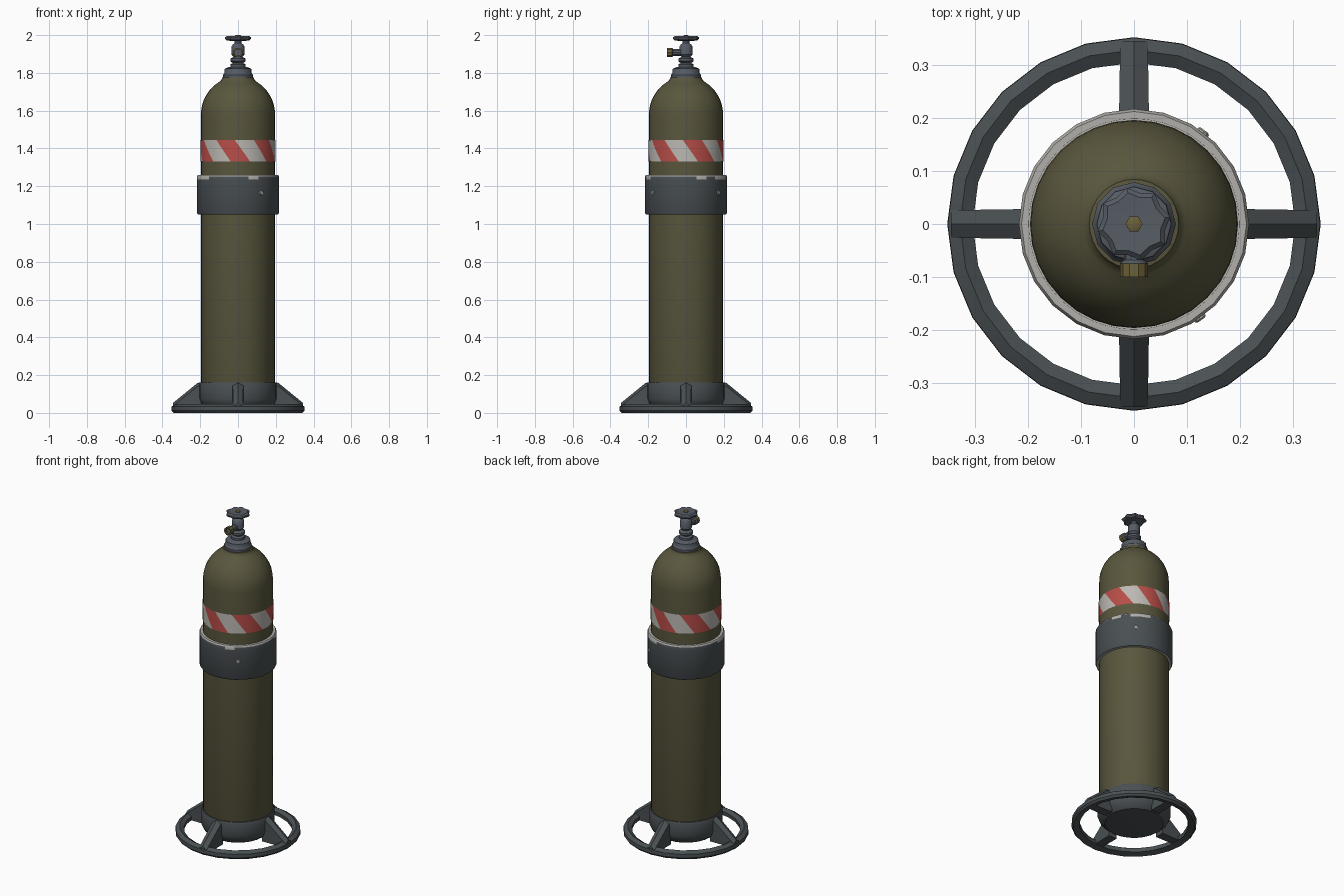
import bpy, bmesh, math, random
from mathutils import Matrix, Vector

if "Cube" in bpy.data.objects:
    bpy.data.objects.remove(bpy.data.objects["Cube"])

random.seed(4)


def material(name, rgb):
    m = bpy.data.materials.new(name)
    m.diffuse_color = (*rgb, 1)
    m.use_nodes = True
    m.node_tree.nodes["Principled BSDF"].inputs["Base Color"].default_value = m.diffuse_color
    return m


OLIVE = material("olive paint", (0.100, 0.094, 0.047))
STEEL = material("dark steel", (0.068, 0.080, 0.086))
VALVE = material("blue grey steel", (0.095, 0.108, 0.130))
WORN = material("worn bare edge", (0.44, 0.43, 0.40))
RED = material("faded red", (0.48, 0.075, 0.065))
WHITE = material("dirty white", (0.50, 0.48, 0.45))
BRASS = material("dull brass", (0.150, 0.120, 0.040))


def finish(name, bm, mats, angle=35):
    bmesh.ops.remove_doubles(bm, verts=bm.verts, dist=1e-5)
    bmesh.ops.recalc_face_normals(bm, faces=bm.faces)
    me = bpy.data.meshes.new(name)
    bm.to_mesh(me)
    bm.free()
    for m in mats:
        me.materials.append(m)
    me.shade_smooth()
    me.set_sharp_from_angle(angle=math.radians(angle))
    ob = bpy.data.objects.new(name, me)
    bpy.context.collection.objects.link(ob)
    return ob


def lathe(name, profile, segs, mats, closed=False, pick=None, lobe=1.0, angle=35, turn=0.0):
    """Spin an (r, z) profile around z. pick(row, seg) gives a material slot."""
    bm = bmesh.new()
    rows = []
    for r, z in profile:
        row = []
        for i in range(segs):
            a = math.tau * (i + turn) / segs
            k = r * (lobe if i % 2 else 1.0)
            row.append(bm.verts.new((k * math.cos(a), k * math.sin(a), z)))
        rows.append(row)
    for j in range(len(rows) if closed else len(rows) - 1):
        lo, hi = rows[j], rows[(j + 1) % len(rows)]
        for i in range(segs):
            n = (i + 1) % segs
            f = bm.faces.new((lo[i], lo[n], hi[n], hi[i]))
            if pick:
                f.material_index = pick(j, i)
    if not closed:
        bm.faces.new(rows[0])
        bm.faces.new(rows[-1])
    return finish(name, bm, mats, angle)


# Gas cylinder with elliptical dome and a small shoulder lip
dome = [(0.196 * math.cos(t), 1.58 + 0.2 * math.sin(t))
        for t in [math.radians(60 * i / 8) for i in range(9)]]
lathe("cylinder_body", [(0.18, 0.06), (0.196, 0.10)] + dome
      + [(0.088, 1.762), (0.084, 1.775), (0.05, 1.78)], 32, [OLIVE])

# Slanted red and white warning band
bm = bmesh.new()
PAIRS, SUB, ROWS = 6, 4, 4
cols = PAIRS * 2 * SUB
grid = []
for j in range(ROWS + 1):
    t = j / ROWS
    shift = math.radians(-98) - 0.42 * (t - 0.5)
    grid.append([bm.verts.new((0.1985 * math.cos(a), 0.1985 * math.sin(a), 1.33 + 0.115 * t))
                 for a in [shift + math.tau * (i - SUB / 2) / cols for i in range(cols)]])
for j in range(ROWS):
    for i in range(cols):
        n = (i + 1) % cols
        f = bm.faces.new((grid[j][i], grid[j][n], grid[j + 1][n], grid[j + 1][i]))
        f.material_index = (i // SUB) % 2
finish("warning_band", bm, [RED, WHITE])

# Clamp collar with bare worn rims and a few chips along the top edge
chips = [random.random() < 0.22 for _ in range(24)]


def collar_mat(row, seg):
    return 1 if row in (0, 4, 5) or (row == 3 and chips[seg]) else 0


lathe("clamp_collar", [(0.192, 1.05), (0.212, 1.05), (0.217, 1.058), (0.217, 1.236),
                       (0.217, 1.252), (0.212, 1.26), (0.192, 1.26)],
      24, [STEEL, WORN], closed=True, pick=collar_mat)

# Collar bolts on the right side
for label, ang in (("front", -55), ("back", 53)):
    bolt = lathe("collar_bolt_" + label, [(0.013, 0), (0.013, 0.006), (0.009, 0.009)], 10, [WORN])
    a = math.radians(ang)
    bolt.matrix_world = (Matrix.Translation((0.212 * math.cos(a), 0.212 * math.sin(a), 1.165))
                         @ Matrix.Rotation(a, 4, 'Z') @ Matrix.Rotation(math.pi / 2, 4, 'Y'))

# Base cup holding the cylinder
lathe("base_cup", [(0.10, 0.015), (0.165, 0.02), (0.195, 0.045), (0.207, 0.075),
                   (0.207, 0.15), (0.202, 0.162), (0.190, 0.162)], 24, [STEEL])

# Foot ring
lathe("foot_ring", [(0.306, 0.01), (0.342, 0.0), (0.352, 0.012), (0.351, 0.034),
                    (0.328, 0.048), (0.304, 0.034)], 24, [STEEL], closed=True, angle=30)

# Four ridged gussets joining cup and ring
for k, side in enumerate(("right", "back", "left", "front")):
    bm = bmesh.new()
    ends = []
    for r, ridge, shoulder, w in ((0.185, 0.165, 0.150, 0.028), (0.215, 0.158, 0.140, 0.028),
                                  (0.345, 0.052, 0.036, 0.026)):
        ends.append([bm.verts.new((r, y, z)) for y, z in
                     ((-w, 0.012), (w, 0.012), (w, shoulder), (0, ridge), (-w, shoulder))])
    for lo, hi in zip(ends, ends[1:]):
        for i in range(5):
            bm.faces.new((lo[i], lo[(i + 1) % 5], hi[(i + 1) % 5], hi[i]))
    bm.faces.new(ends[0])
    bm.faces.new(ends[-1])
    bmesh.ops.rotate(bm, verts=bm.verts, cent=Vector(), matrix=Matrix.Rotation(k * math.pi / 2, 3, 'Z'))
    finish("gusset_" + side, bm, [STEEL], 20)

# Neck ring and valve stem
lathe("neck_ring", [(0.078, 1.768), (0.079, 1.79), (0.072, 1.80), (0.070, 1.822), (0.045, 1.832)],
      12, [VALVE])
lathe("valve_body", [(0.040, 1.825), (0.040, 1.845), (0.028, 1.852), (0.040, 1.862), (0.040, 1.875),
                     (0.024, 1.885), (0.034, 1.897), (0.034, 1.94), (0.026, 1.952),
                     (0.018, 1.957), (0.018, 1.975)], 12, [VALVE])

# Side outlet pointing forward, with a brass mouth
outlet = lathe("valve_outlet", [(0.019, 0.0), (0.019, 0.068), (0.026, 0.074), (0.026, 0.10),
                                (0.018, 0.10), (0.018, 0.088)], 10, [VALVE, BRASS],
               pick=lambda row, seg: int(row >= 2))
outlet.matrix_world = Matrix.Translation((0, 0, 1.908)) @ Matrix.Rotation(math.pi / 2, 4, 'X')

# Lobed handwheel with a brass nut on top
lathe("handwheel", [(0.030, 1.968), (0.062, 1.972), (0.070, 1.980), (0.070, 1.988),
                    (0.060, 1.996), (0.022, 1.994)], 16, [VALVE], lobe=0.85, turn=0.5)
lathe("handwheel_nut", [(0.016, 1.990), (0.016, 1.998), (0.012, 2.0)], 6, [BRASS])
